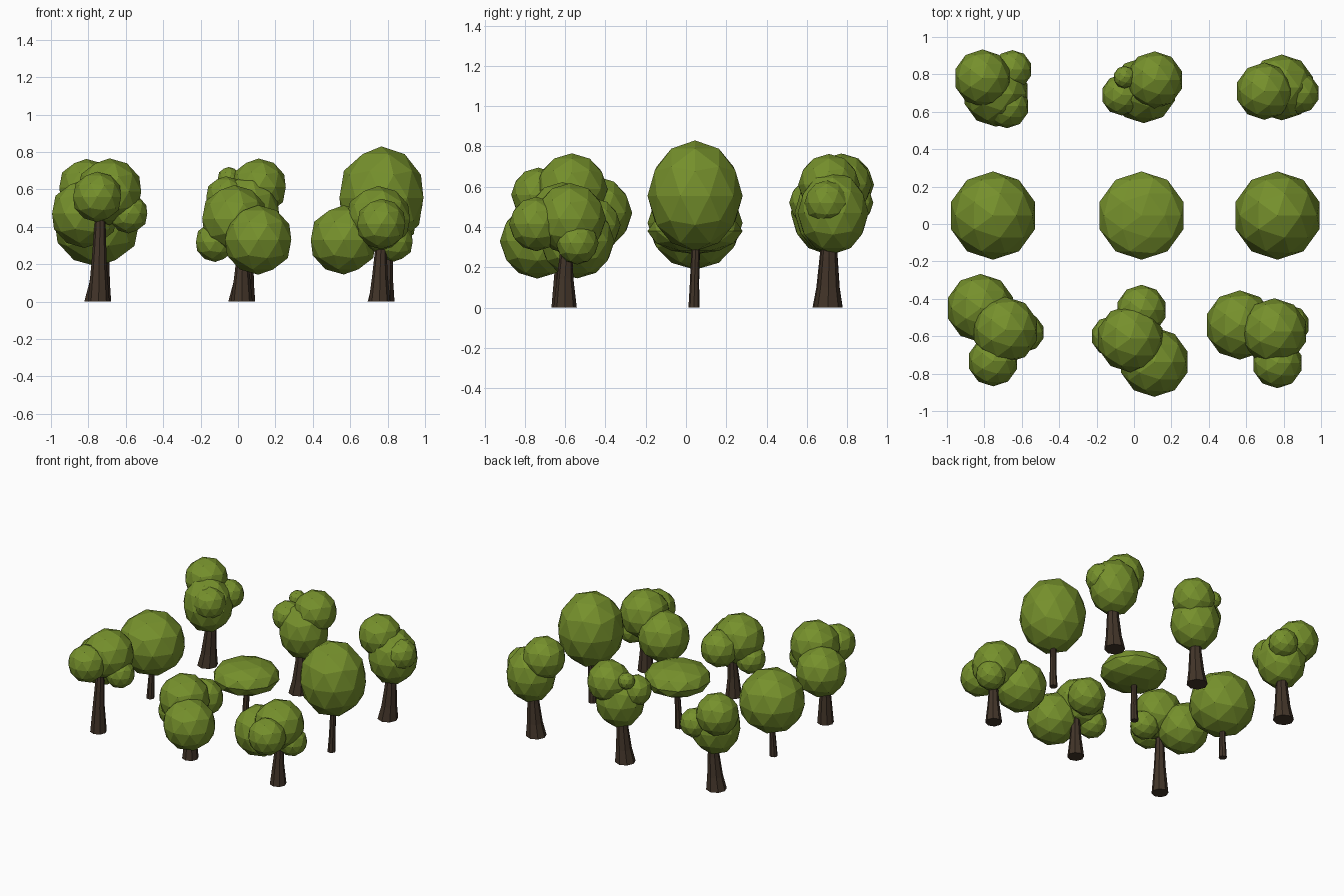
import bpy, bmesh
from math import sin, cos, pi
from mathutils import Matrix

if "Cube" in bpy.data.objects:
    bpy.data.objects.remove(bpy.data.objects["Cube"])


def material(name, rgb):
    m = bpy.data.materials.new(name)
    m.diffuse_color = (*rgb, 1)
    m.use_nodes = True
    m.node_tree.nodes["Principled BSDF"].inputs["Base Color"].default_value = m.diffuse_color
    return m


LEAF = material("leaf_green", (0.18, 0.28, 0.025))
BARK = material("bark_brown", (0.055, 0.035, 0.022))


def finish(bm, name, mat):
    me = bpy.data.meshes.new(name)
    bm.to_mesh(me)
    bm.free()
    me.materials.append(mat)
    bpy.context.collection.objects.link(bpy.data.objects.new(name, me))


def crown(name, blobs):
    """Faceted leaf clumps: (x, y, z, radius[, vertical radius])"""
    bm = bmesh.new()
    for x, y, z, r, *rz in blobs:
        mat = Matrix.Translation((x, y, z)) @ Matrix.Diagonal((r, r, rz[0] if rz else r, 1))
        bmesh.ops.create_icosphere(bm, subdivisions=2, radius=1, matrix=mat)
    finish(bm, name, LEAF)


def trunk(name, rings, sides=8):
    """Tapered, slightly bent trunk lofted through rings (x, y, z, radius)"""
    bm = bmesh.new()
    loops = []
    for x, y, z, r in rings:
        loops.append([bm.verts.new((x + r * cos(2 * pi * i / sides),
                                    y + r * sin(2 * pi * i / sides), z))
                      for i in range(sides)])
    for a, b in zip(loops, loops[1:]):
        for i in range(sides):
            j = (i + 1) % sides
            bm.faces.new((a[i], a[j], b[j], b[i]))
    bm.faces.new(loops[0][::-1])
    bm.faces.new(loops[-1])
    finish(bm, name, BARK)


# Middle row: single-ball trees on thin trunks (x, crown z, crown half height)
for name, x, z, rz in (("round", -0.754, 0.42, 0.232),
                       ("flat", 0.04, 0.38, 0.115),
                       ("tall", 0.767, 0.555, 0.275)):
    crown(name + "_tree_crown", [(x, 0.045, z, 0.236, rz)])
    trunk(name + "_tree_trunk", [(x - 0.01, 0.04, 0, 0.028), (x - 0.005, 0.042, 0.12, 0.023),
                                 (x, 0.05, z - rz * 0.7, 0.02)])

# Front row: four-clump trees (trunk x, trunk y, trunk height, clumps)
front = {
    "front_left": (-0.745, -0.61, 0.5, [(-0.82, -0.45, 0.47, 0.183), (-0.687, -0.567, 0.588, 0.178),
                                        (-0.753, -0.733, 0.56, 0.135), (-0.585, -0.58, 0.47, 0.105)]),
    "front_middle": (0.02, -0.6, 0.36, [(0.108, -0.738, 0.33, 0.186), (-0.02, -0.613, 0.443, 0.18),
                                        (0.04, -0.46, 0.41, 0.135), (-0.122, -0.6, 0.32, 0.108)]),
    "front_right": (0.757, -0.6, 0.36, [(0.565, -0.54, 0.33, 0.185), (0.75, -0.575, 0.44, 0.178),
                                        (0.766, -0.743, 0.415, 0.135), (0.833, -0.54, 0.32, 0.106)]),
}
for name, (x, y, h, blobs) in front.items():
    crown(name + "_tree_crown", blobs)
    trunk(name + "_tree_trunk", [(x, y, 0, 0.058), (x + 0.002, y, h * 0.4, 0.041),
                                 (x + 0.01, y + 0.01, h, 0.025)])

# Back row: tall body with smaller clumps on thick flared trunks
back = {
    "back_left": (-0.75, 0.706, [(-0.738, 0.696, 0.47, 0.176, 0.205), (-0.81, 0.78, 0.61, 0.153),
                                 (-0.65, 0.825, 0.52, 0.105), (-0.68, 0.63, 0.52, 0.118)]),
    "back_middle": (0.02, 0.7, [(0.052, 0.715, 0.47, 0.176, 0.205), (0.11, 0.77, 0.612, 0.153),
                                (-0.065, 0.69, 0.56, 0.11), (-0.05, 0.785, 0.66, 0.06)]),
    "back_right": (0.765, 0.705, [(0.79, 0.73, 0.47, 0.176, 0.205), (0.697, 0.71, 0.61, 0.153),
                                  (0.88, 0.7, 0.52, 0.112)]),
}
for name, (x, y, blobs) in back.items():
    crown(name + "_tree_crown", blobs)
    trunk(name + "_tree_trunk", [(x, y, 0, 0.072), (x + 0.01, y + 0.002, 0.1, 0.055),
                                 (x + 0.02, y + 0.005, 0.25, 0.042), (x + 0.02, y + 0.01, 0.42, 0.03)])
